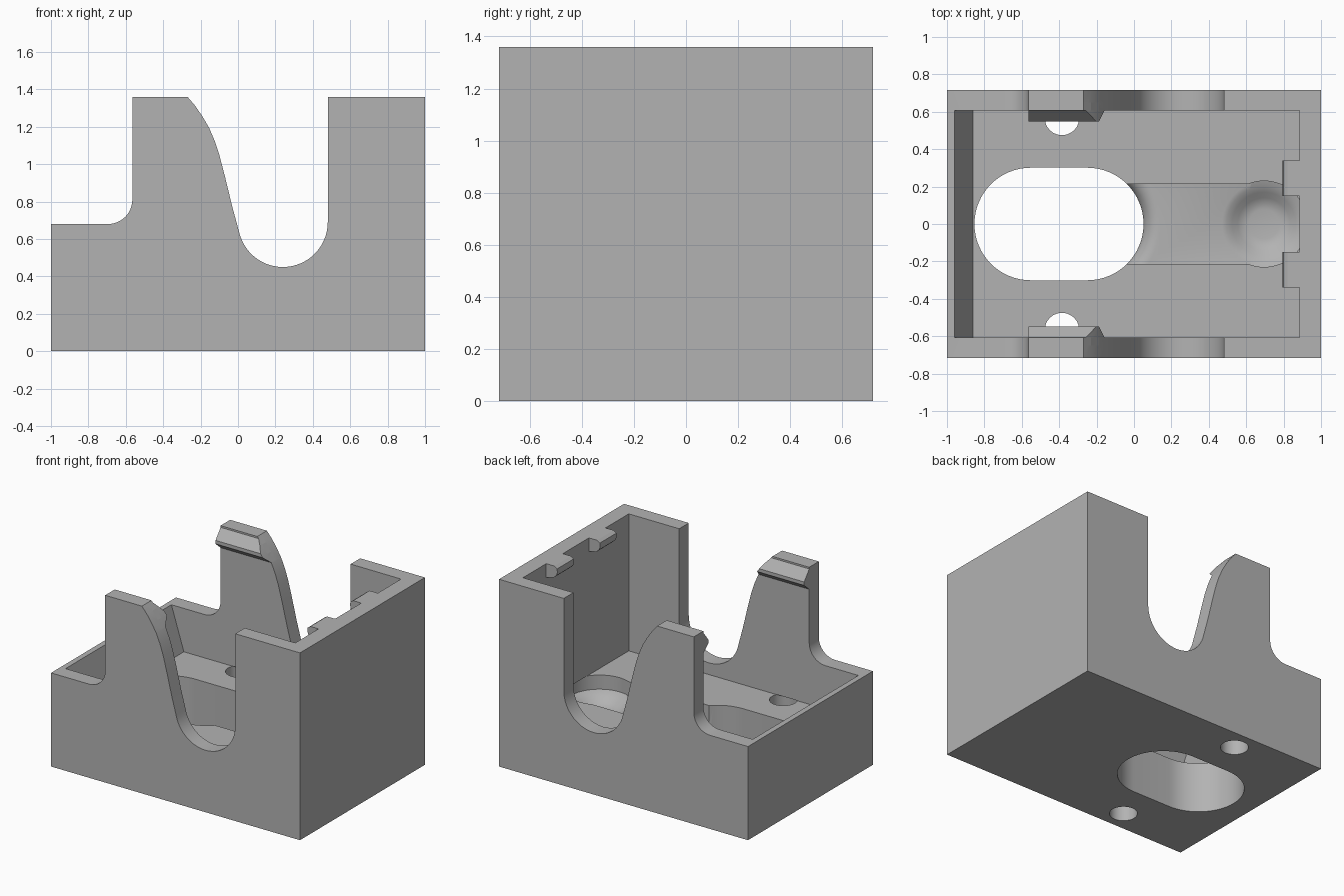
import bpy, bmesh, math
from math import sin, cos, pi

cube = bpy.data.objects.get("Cube")
if cube:
    bpy.data.objects.remove(cube)

grey = bpy.data.materials.new("plain grey")
grey.use_nodes = True
COLOUR = (0.45, 0.45, 0.45, 1)
grey.diffuse_color = COLOUR
grey.node_tree.nodes["Principled BSDF"].inputs["Base Color"].default_value = COLOUR

HALF_W, INNER_W, TOP, FLOOR = 0.717, 0.607, 1.36, 0.365
WALL_X, CHANNEL_Z, CHANNEL_W = 0.885, 0.26, 0.213


def finish(name, bm):
    bmesh.ops.recalc_face_normals(bm, faces=bm.faces)
    mesh = bpy.data.meshes.new(name)
    bm.to_mesh(mesh)
    bm.free()
    mesh.materials.append(grey)
    ob = bpy.data.objects.new(name, mesh)
    bpy.context.collection.objects.link(ob)
    return ob


def prism(name, points, axis, lo, hi):
    """Extrude a flat outline along one axis."""
    place = {"x": lambda a, b, d: (d, a, b),
             "y": lambda a, b, d: (a, d, b),
             "z": lambda a, b, d: (a, b, d)}[axis]
    bm = bmesh.new()
    face = bm.faces.new([bm.verts.new(place(a, b, lo)) for a, b in points])
    new = bmesh.ops.extrude_face_region(bm, geom=[face])["geom"]
    shift = place(0, 0, hi - lo)
    bmesh.ops.translate(bm, vec=shift,
                        verts=[v for v in new if isinstance(v, bmesh.types.BMVert)])
    return finish(name, bm)


def lathe(name, profile, cx, cy=0):
    """Turn a (radius, height) profile around a vertical axis."""
    bm = bmesh.new()
    vs = [bm.verts.new((cx + r, cy, z)) for r, z in profile]
    es = [bm.edges.new(pair) for pair in zip(vs, vs[1:])]
    bmesh.ops.spin(bm, geom=vs + es, cent=(cx, cy, 0), axis=(0, 0, 1),
                   angle=2 * pi, steps=64)
    bmesh.ops.remove_doubles(bm, verts=bm.verts, dist=1e-5)
    return finish(name, bm)


def arc(cx, cy, r, start, end, n=16):
    steps = [math.radians(start + (end - start) * i / n) for i in range(n + 1)]
    return [(cx + r * cos(t), cy + r * sin(t)) for t in steps]


def rect(a0, b0, a1, b1):
    return [(a0, b0), (a1, b0), (a1, b1), (a0, b1)]


def boolean(target, tool, operation, keep=False):
    mod = target.modifiers.new("bool", "BOOLEAN")
    mod.operation, mod.solver, mod.object = operation, "EXACT", tool
    bpy.context.view_layer.update()
    dg = bpy.context.evaluated_depsgraph_get()
    mesh = bpy.data.meshes.new_from_object(target.evaluated_get(dg))
    target.modifiers.clear()
    target.data = mesh
    if not keep:
        bpy.data.objects.remove(tool)


# Side outline: low end, post with sloping back, round notch, tall end
outline = [(-1, 0), (1, 0), (1, TOP), (0.48, TOP)]
outline += arc(0.24, 0.69, 0.24, 0, -168, 28)
outline += [(-0.03, 0.77), (-0.07, 0.935), (-0.1, 1.05), (-0.125, 1.125),
            (-0.155, 1.195), (-0.19, 1.255), (-0.23, 1.313), (-0.27, TOP),
            (-0.565, TOP)]
outline += arc(-0.695, 0.81, 0.13, 0, -90, 12)
outline += [(-1, 0.68)]
housing = prism("housing", outline, "y", -HALF_W, HALF_W)

# Snap hooks on the posts, trimmed to the side outline
hooks = []
for side in (1, -1):
    shape = [(side * y, z) for y, z in
             [(0.65, TOP), (0.617, TOP), (0.549, 1.275), (0.549, 1.25),
              (INNER_W, 1.2), (0.65, 1.2)]]
    hook = prism("snap_hook", shape, "x", -0.565, -0.1)
    boolean(hook, housing, "INTERSECT", keep=True)
    hooks.append(hook)

# Inner cavity with a sloping low end
slope = (0.68 - FLOOR) / 0.1
high = 1.5
cavity = prism("cavity_cutter",
               [(-0.86, FLOOR), (WALL_X, FLOOR), (WALL_X, high),
                (-0.86 - (high - FLOOR) / slope, high)], "y", -INNER_W, INNER_W)
boolean(housing, cavity, "DIFFERENCE")

# Channel in the floor
channel = prism("channel_cutter", rect(-0.1, -CHANNEL_W, 0.69, CHANNEL_W),
                "z", CHANNEL_Z, 0.4)
boolean(housing, channel, "DIFFERENCE")

# Round bowl at the end of the channel
bowl = lathe("bowl_cutter", [(0, 0.19), (0.08, 0.19), (0.11, 0.196), (0.14, 0.212),
                             (0.17, 0.235), (0.2, 0.252), (0.23, 0.262),
                             (0.23, FLOOR + 0.001), (0, FLOOR + 0.001)], 0.695)
boolean(housing, bowl, "DIFFERENCE")

# Rounded lip where the channel runs into the slot
lip_r = 0.09
lip = [(0, CHANNEL_Z - lip_r), (0.29, CHANNEL_Z - lip_r)]
lip += arc(0.39, CHANNEL_Z - lip_r, lip_r, 172, 90, 10)
lip += [(0.39, 0.4), (0, 0.4)]
flare = lathe("lip_cutter", lip, -0.25)
limit = prism("lip_limit", rect(-0.1, -CHANNEL_W, 0.5, CHANNEL_W), "z", 0.1, 0.39)
boolean(flare, limit, "INTERSECT")
boolean(housing, flare, "DIFFERENCE")

# Long slot and two round holes through the floor
slot = prism("slot_cutter", arc(-0.25, 0, 0.301, -90, 90, 32)
             + arc(-0.552, 0, 0.301, 90, 270, 32), "z", -0.1, 0.39)
boolean(housing, slot, "DIFFERENCE")
for side in (1, -1):
    hole = prism("hole_cutter", arc(-0.385, side * 0.567, 0.092, 0, 350, 35),
                 "z", -0.1, FLOOR + 0.001)
    boolean(housing, hole, "DIFFERENCE")

# Join hooks, then the two rounded catches on the tall end wall
for hook in hooks:
    boolean(housing, hook, "UNION")
for side in (1, -1):
    nub = [(0.93, TOP), (0.82, TOP), (0.798, 1.345), (0.795, 1.32), (0.803, 1.295),
           (0.825, 1.275), (WALL_X, 1.26), (0.93, 1.26)]
    catch = prism("wall_catch", nub, "y", *sorted((side * 0.15, side * 0.34)))
    boolean(housing, catch, "UNION")

bpy.ops.object.select_all(action="DESELECT")
housing.select_set(True)
bpy.context.view_layer.objects.active = housing
bpy.ops.object.shade_smooth_by_angle(angle=math.radians(25))
